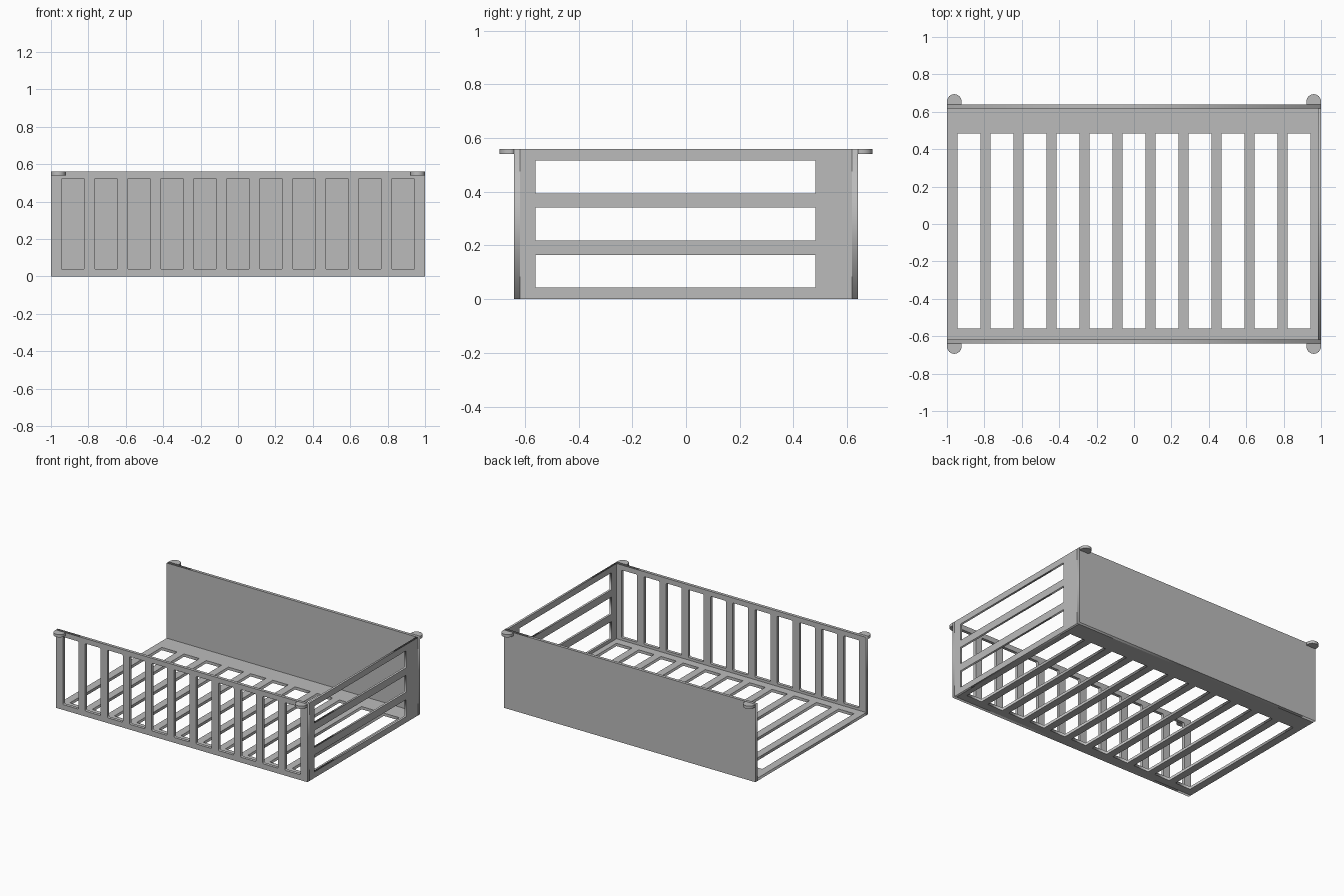
import bpy
from math import cos, sin, pi, radians

cube = bpy.data.objects.get("Cube")
if cube:
    bpy.data.objects.remove(cube, do_unlink=True)

# Overall sizes
HALF_X, HALF_Y, HEIGHT = 1.0, 0.64, 0.56
WALL, END_WALL, FLOOR = 0.022, 0.015, 0.02
INNER_Y = HALF_Y - WALL

grey = bpy.data.materials.new("plain grey")
grey.use_nodes = True
grey.diffuse_color = (0.5, 0.5, 0.5, 1)
grey.node_tree.nodes["Principled BSDF"].inputs["Base Color"].default_value = (0.5, 0.5, 0.5, 1)


def rect(x0, x1, y0, y1, r=0.0):
    """Outline of a rectangle, with corners rounded when r > 0."""
    if not r:
        return [(x0, y0), (x1, y0), (x1, y1), (x0, y1)]
    corners = [(x1 - r, y1 - r), (x0 + r, y1 - r), (x0 + r, y0 + r), (x1 - r, y0 + r)]
    return [(cx + r * cos(pi / 2 * (k + s / 4)), cy + r * sin(pi / 2 * (k + s / 4)))
            for k, (cx, cy) in enumerate(corners) for s in range(5)]


def plate(name, outlines, thickness, location, rotation=(0, 0, 0)):
    """Flat plate: the first outline is the edge, the others are openings."""
    curve = bpy.data.curves.new(name, "CURVE")
    curve.dimensions = "2D"
    curve.fill_mode = "BOTH"
    curve.extrude = thickness / 2
    for points in outlines:
        spline = curve.splines.new("POLY")
        spline.points.add(len(points) - 1)
        for p, (x, y) in zip(spline.points, points):
            p.co = (x, y, 0, 1)
        spline.use_cyclic_u = True
    obj = bpy.data.objects.new(name, curve)
    bpy.context.collection.objects.link(obj)
    obj.location = location
    obj.rotation_euler = [radians(a) for a in rotation]
    bpy.ops.object.select_all(action="DESELECT")
    obj.select_set(True)
    bpy.context.view_layer.objects.active = obj
    bpy.ops.object.convert(target="MESH")
    obj = bpy.context.object
    obj.data.materials.clear()
    obj.data.materials.append(grey)
    return obj


# Eleven evenly spaced openings shared by the floor and the front
slots = [(i * 0.1766 - 0.0615, i * 0.1766 + 0.0615) for i in range(-5, 6)]

# Slatted floor
plate("slatted_floor",
      [rect(-HALF_X, HALF_X - END_WALL, -INNER_Y, INNER_Y)]
      + [rect(a, b, -0.56, 0.483) for a, b in slots],
      FLOOR, (0, 0, FLOOR / 2))

# Barred front and solid back
wall = rect(-HALF_X, HALF_X, 0, HEIGHT)
wall_y = HALF_Y - WALL / 2
plate("front_bars", [wall] + [rect(a, b, 0.038, 0.524, 0.008) for a, b in slots],
      WALL, (0, -wall_y, 0), (90, 0, 0))
plate("back_panel", [wall], WALL, (0, wall_y, 0), (90, 0, 0))

# Left end with three long openings; the right end is open
plate("left_end_rails",
      [rect(-INNER_Y, INNER_Y, 0, HEIGHT)]
      + [rect(-0.56, 0.482, z, z + 0.122) for z in (0.043, 0.219, 0.394)],
      END_WALL, (HALF_X - END_WALL / 2, 0, 0), (90, 0, 90))

# Rounded tabs at the four top corners
R, TAB = 0.039, 0.02
for sx, side in ((1, "left"), (-1, "right")):
    for sy, end in ((-1, "front"), (1, "back")):
        arc = [(R * cos(pi * k / 16), 0.655 + R * sin(pi * k / 16)) for k in range(17)]
        outline = [(R, HALF_Y)] + arc + [(-R, HALF_Y)]
        plate(f"{end}_{side}_corner_tab",
              [[(sx * (HALF_X - R + x), sy * y) for x, y in outline]],
              TAB, (0, 0, HEIGHT - TAB / 2))
